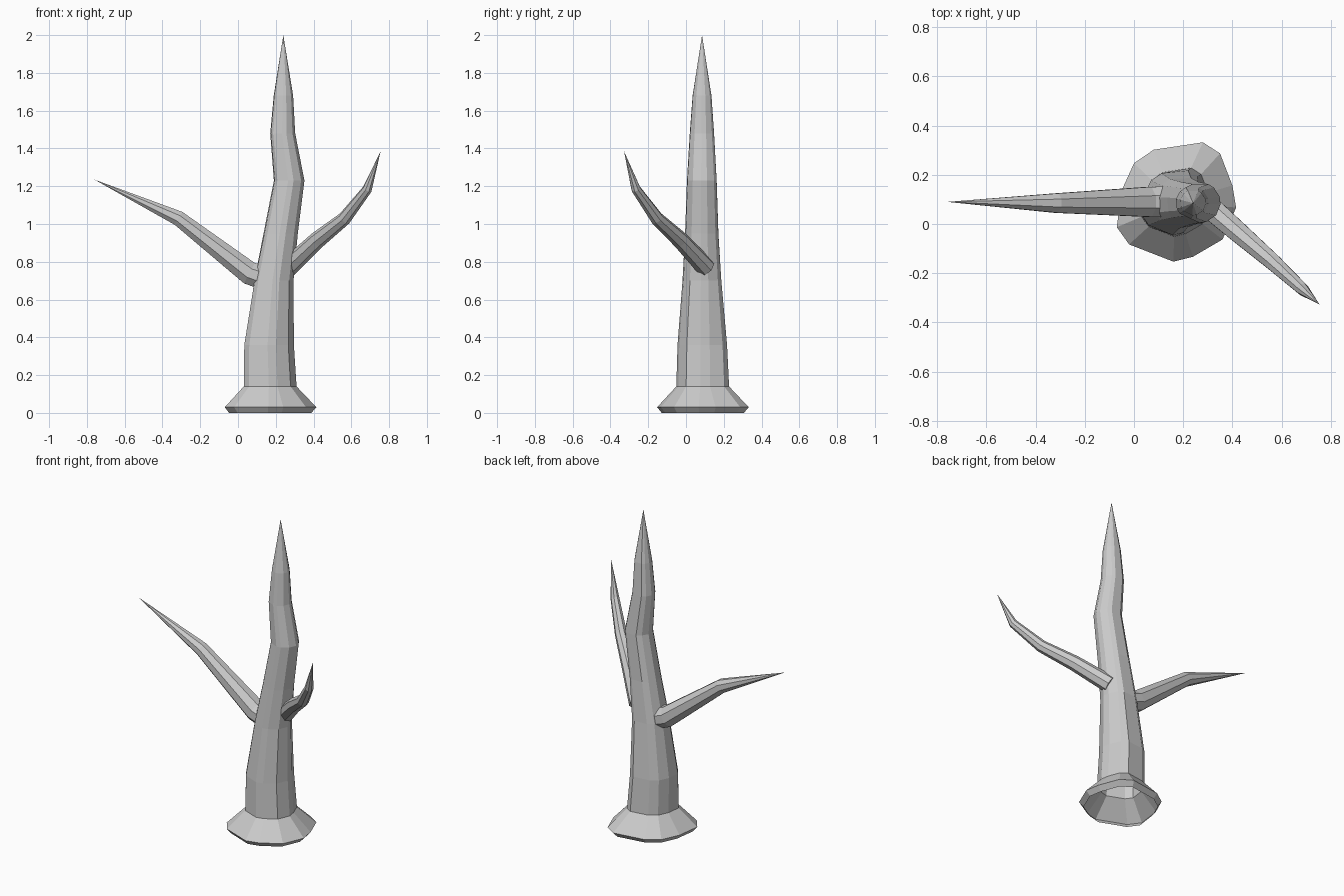
import bpy, bmesh, math
from mathutils import Vector

if "Cube" in bpy.data.objects:
    bpy.data.objects.remove(bpy.data.objects["Cube"])


def skin_rings(name, rings, tip, cap_start=False):
    """Join equal-length rings of points with quads and close them at a tip."""
    bm = bmesh.new()
    loops = [[bm.verts.new(p) for p in ring] for ring in rings]
    n = len(loops[0])
    for a, b in zip(loops, loops[1:]):
        for i in range(n):
            j = (i + 1) % n
            bm.faces.new((a[i], a[j], b[j], b[i]))
    end = bm.verts.new(tip)
    for i in range(n):
        bm.faces.new((loops[-1][i], loops[-1][(i + 1) % n], end))
    if cap_start:
        bm.faces.new(loops[0][::-1])
    mesh = bpy.data.meshes.new(name)
    bm.to_mesh(mesh)
    bm.free()
    obj = bpy.data.objects.new(name, mesh)
    bpy.context.collection.objects.link(obj)
    return obj


def branch(name, path, radii, sides=8):
    """Tapered faceted limb along a path; the last path point is the tip."""
    pts = [Vector(p) for p in path]
    rings = []
    for k, r in enumerate(radii):
        d = (pts[k + 1] - pts[k]).normalized()
        if k:
            d = (d + (pts[k] - pts[k - 1]).normalized()).normalized()
        u = d.cross(Vector((0, 0, 1))).normalized()
        v = u.cross(d)
        angles = [2 * math.pi * (i + 0.5) / sides for i in range(sides)]
        # u x v points against d, so step the angle backwards for outward faces
        rings.append([pts[k] + r * (math.cos(a) * u - math.sin(a) * v) for a in angles])
    return skin_rings(name, rings, pts[-1], cap_start=True)


# Irregular root outline, seen from above, counter-clockwise
outline = [(0.415, 0.07), (0.40, 0.16), (0.35, 0.29), (0.28, 0.335), (0.08, 0.305),
           (0.00, 0.25), (-0.05, 0.14), (-0.07, -0.01), (-0.02, -0.08),
           (0.16, -0.15), (0.24, -0.13), (0.36, -0.06)]
cx, cy, base_r = 0.172, 0.09, 0.243
unit = [Vector(((x - cx) / base_r, (y - cy) / base_r)) for x, y in outline]

# Trunk with flared, open foot: z, centre x, radius, roundness
sections = [(0.0, 0.17, 0.218, 0), (0.03, 0.172, 0.243, 0), (0.14, 0.17, 0.140, 0),
            (0.36, 0.163, 0.133, 0.3), (0.70, 0.188, 0.106, 0.7), (0.95, 0.225, 0.092, 1),
            (1.23, 0.27, 0.082, 1), (1.48, 0.236, 0.067, 1), (1.68, 0.24, 0.052, 1)]
trunk_rings = []
for z, x, r, roundness in sections:
    ring = []
    for p in unit:
        q = p.lerp(p.normalized(), roundness) * r
        ring.append((x + q.x, 0.087 + q.y, z))
    trunk_rings.append(ring)
skin_rings("trunk", trunk_rings, (0.24, 0.085, 2.0))

# Long limb on the left
branch("left_branch",
       [(0.15, 0.09, 0.71), (0.06, 0.09, 0.74), (-0.315, 0.085, 1.03), (-0.76, 0.09, 1.235)],
       [0.068, 0.066, 0.043])

# Short upturned limb on the right
branch("right_branch",
       [(0.265, 0.105, 0.77), (0.42, -0.03, 0.915), (0.565, -0.155, 1.03),
        (0.685, -0.265, 1.185), (0.755, -0.328, 1.385)],
       [0.052, 0.045, 0.036, 0.026])
